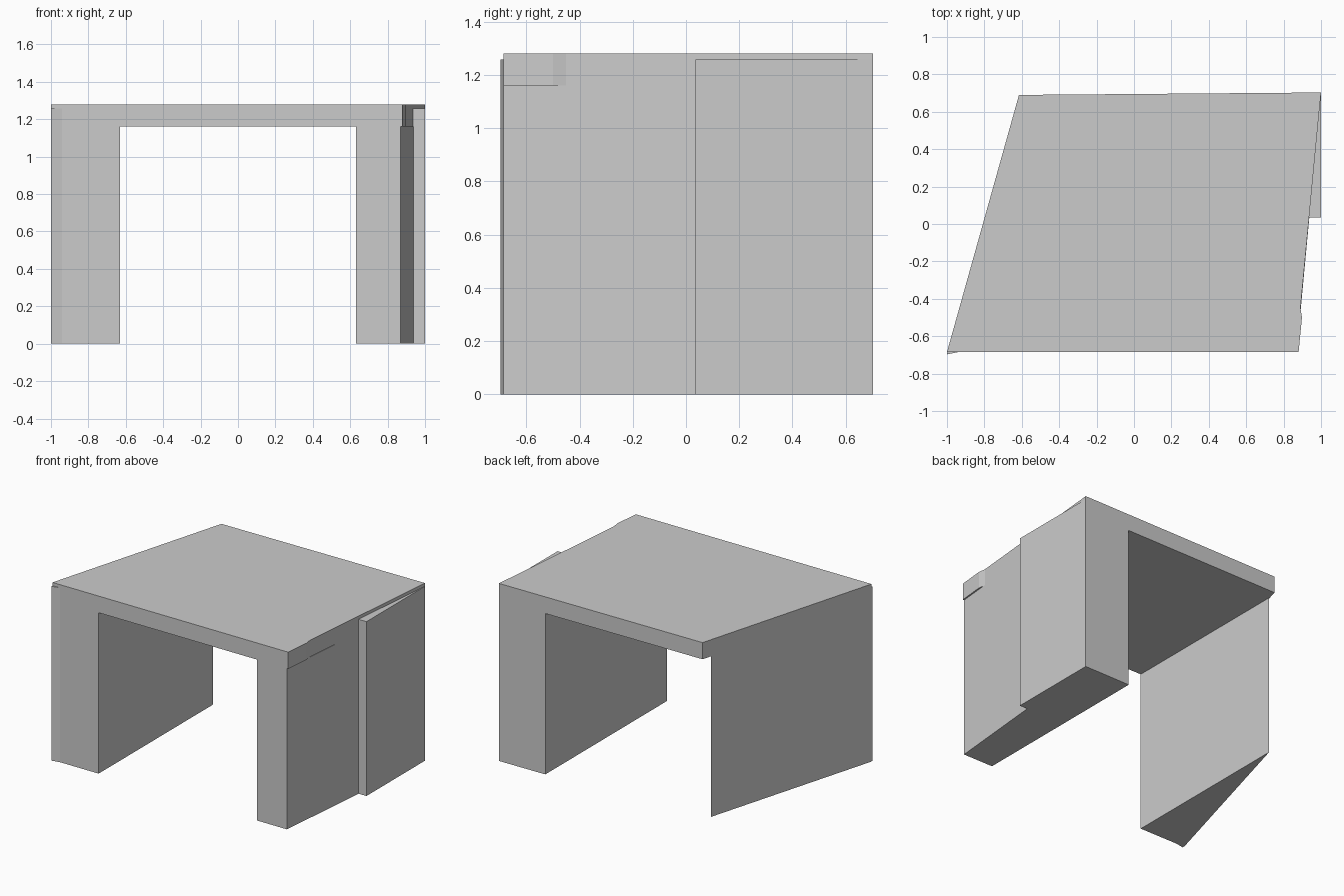
import bpy, bmesh

if "Cube" in bpy.data.objects:
    bpy.data.objects.remove(bpy.data.objects["Cube"])


def prism(name, outline, z0, z1):
    """Extrude a floor-plan outline (counter-clockwise) from z0 to z1."""
    bm = bmesh.new()
    base = bm.faces.new([bm.verts.new((x, y, z0)) for x, y in outline])
    top = bmesh.ops.extrude_face_region(bm, geom=[base], use_keep_orig=True)
    verts = [v for v in top["geom"] if isinstance(v, bmesh.types.BMVert)]
    bmesh.ops.translate(bm, vec=(0, 0, z1 - z0), verts=verts)
    bmesh.ops.recalc_face_normals(bm, faces=bm.faces)
    mesh = bpy.data.meshes.new(name)
    bm.to_mesh(mesh)
    bm.free()
    obj = bpy.data.objects.new(name, mesh)
    bpy.context.collection.objects.link(obj)
    return obj


HEIGHT, UNDER, LEDGE = 1.28, 1.16, 1.257
FRONT = -0.685

# Skewed roof slab with a small kink near the front right corner
prism("roof_slab", [(-1, FRONT), (0.88, FRONT), (0.898, -0.5), (0.89, -0.45),
                    (1, 0.703), (-0.615, 0.69)], UNDER, HEIGHT)

# Left wall tapers to a thin edge at the back
prism("left_wall", [(-1, FRONT), (-0.632, FRONT), (-0.632, 0.615)], 0, UNDER)

# Small wedge standing proud of the left front corner
prism("left_corner_wedge", [(-1, -0.697), (-0.94, FRONT), (-0.942, -0.48)], 0, LEDGE)

# Right wall with slanted outer face
prism("right_wall", [(0.632, FRONT), (0.87, FRONT), (1, 0.703), (0.632, 0.7)], 0, UNDER)

# Block projecting past the slanted face at the back right
prism("right_rear_block", [(0.936, 0.035), (1, 0.035), (1, 0.703)], 0, LEDGE)
